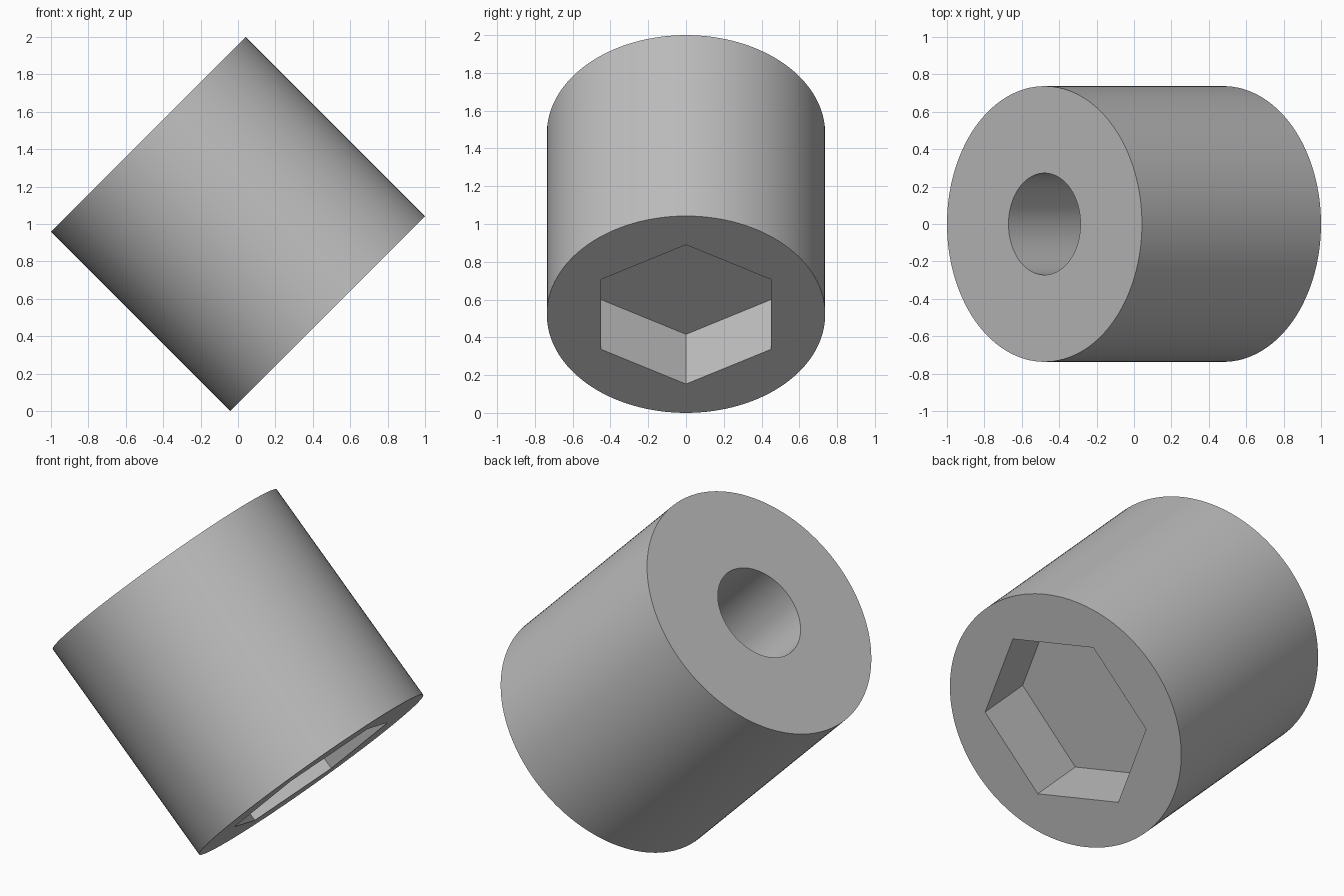
import bpy
from math import radians

cube = bpy.data.objects.get("Cube")
if cube:
    bpy.data.objects.remove(cube, do_unlink=True)

RADIUS, LENGTH = 0.737, 1.354
BORE_RADIUS, HEX_RADIUS = 0.272, 0.521
HEX_DEPTH, WEB = 0.372, 0.03
BOTTOM, TOP = -LENGTH / 2, LENGTH / 2

grey = bpy.data.materials.new("plain grey")
grey.use_nodes = True
colour = (0.52, 0.52, 0.52, 1)
grey.diffuse_color = colour
grey.node_tree.nodes["Principled BSDF"].inputs["Base Color"].default_value = colour


def cylinder(name, sides, radius, low, high, turn=0):
    """Upright prism between two heights."""
    bpy.ops.mesh.primitive_cylinder_add(
        vertices=sides, radius=radius, depth=high - low,
        location=(0, 0, (low + high) / 2), rotation=(0, 0, turn))
    obj = bpy.context.object
    obj.name = name
    obj.data.materials.append(grey)
    return obj


def cut(target, cutter):
    """Subtract the cutter and discard it."""
    mod = target.modifiers.new("cut", 'BOOLEAN')
    mod.operation, mod.solver, mod.object = 'DIFFERENCE', 'EXACT', cutter
    bpy.ops.object.select_all(action='DESELECT')
    target.select_set(True)
    bpy.context.view_layer.objects.active = target
    bpy.ops.object.modifier_apply(modifier=mod.name)
    bpy.data.objects.remove(cutter, do_unlink=True)


# Round body, with a blind bore on top and a hexagonal pocket below;
# a thin web of material separates the two
spacer = cylinder("round_spacer", 128, RADIUS, BOTTOM, TOP)
cut(spacer, cylinder("bore_cutter", 96, BORE_RADIUS, BOTTOM + HEX_DEPTH + WEB, TOP + 0.1))
cut(spacer, cylinder("hex_cutter", 6, HEX_RADIUS, BOTTOM - 0.1, BOTTOM + HEX_DEPTH, radians(30)))
bpy.ops.object.shade_smooth_by_angle(angle=radians(30))

# Tilt the body onto its edge
spacer.rotation_euler = (0, radians(-45), 0)
spacer.location = (0, 0, 1)
